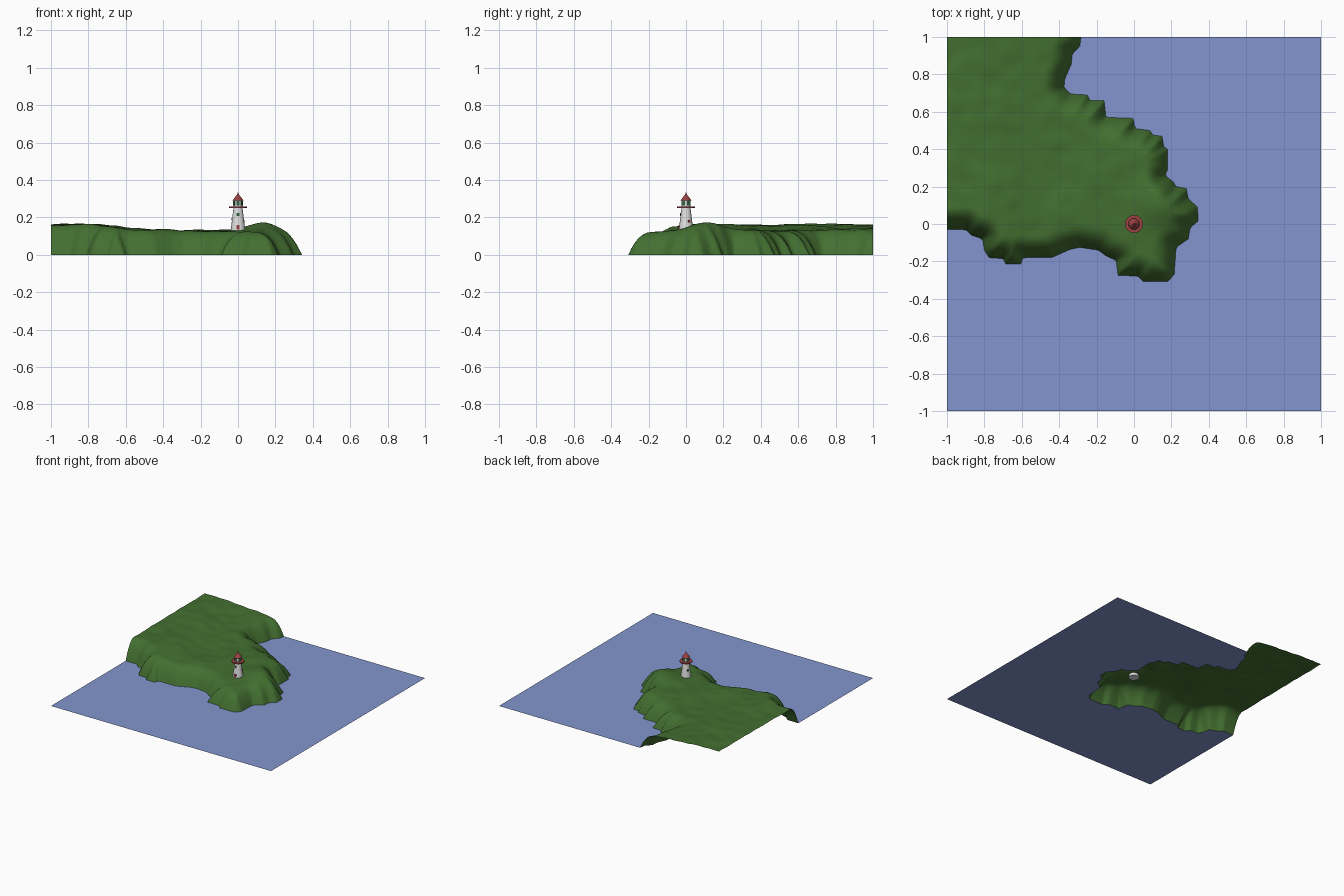
import bpy, bmesh, math
from mathutils import Vector, noise, Matrix
from mathutils.geometry import intersect_point_line

if "Cube" in bpy.data.objects:
    bpy.data.objects.remove(bpy.data.objects["Cube"])


def mat(name, r, g, b):
    m = bpy.data.materials.new(name)
    m.diffuse_color = (r, g, b, 1)
    m.use_nodes = True
    m.node_tree.nodes["Principled BSDF"].inputs["Base Color"].default_value = m.diffuse_color
    return m


GRASS = mat("grass green", 0.056, 0.16, 0.03)
SEA = mat("sea blue", 0.23, 0.30, 0.62)
WHITE = mat("tower white", 0.75, 0.75, 0.75)
RED = mat("roof red", 0.33, 0.055, 0.055)
PANE = mat("window green", 0.03, 0.13, 0.05)


def finish(name, bm, *mats, smooth=None):
    me = bpy.data.meshes.new(name)
    bm.to_mesh(me)
    bm.free()
    ob = bpy.data.objects.new(name, me)
    bpy.context.collection.objects.link(ob)
    for m in mats:
        me.materials.append(m)
    if smooth:
        bpy.ops.object.select_all(action='DESELECT')
        bpy.context.view_layer.objects.active = ob
        ob.select_set(True)
        bpy.ops.object.shade_smooth_by_angle(angle=math.radians(smooth))
    return ob


# coastline, from the north edge clockwise to the west edge
coast = [Vector(p) for p in (
    (-.283, 1), (-.29, .95), (-.33, .91), (-.335, .855), (-.37, .775), (-.374, .73), (-.34, .695),
    (-.25, .69), (-.235, .66), (-.16, .66), (-.15, .57), (-.005, .565), (.005, .51), (.085, .5),
    (.1, .475), (.15, .47), (.16, .41), (.18, .4), (.18, .29), (.165, .26), (.21, .225), (.225, .2),
    (.28, .19), (.29, .135), (.34, .09), (.342, .015), (.3, -.02), (.29, -.08), (.225, -.125),
    (.215, -.27), (.18, -.308), (.05, -.308), (.02, -.278), (-.085, -.275), (-.096, -.195),
    (-.15, -.17), (-.19, -.14), (-.29, -.125), (-.34, -.135), (-.44, -.18), (-.594, -.18),
    (-.605, -.215), (-.685, -.215), (-.7, -.185), (-.775, -.18), (-.8, -.14), (-.81, -.08),
    (-.87, -.06), (-.9, -.03), (-1, -.03))]
outer = coast + [Vector((-2, -.03)), Vector((-2, 2)), Vector((-.283, 2))]


def nearest(p):
    best, bd = None, 9
    for a, b in zip(coast, coast[1:]):
        q, t = intersect_point_line(p, a, b)
        q = a if t < 0 else b if t > 1 else q
        q = Vector((q[0], q[1]))
        d = (p - q).length
        if d < bd:
            best, bd = q, d
    return best, bd


def inside(p):
    hit = False
    for a, b in zip(outer, outer[1:] + outer[:1]):
        if (a.y > p.y) != (b.y > p.y) and p.x < a.x + (p.y - a.y) * (b.x - a.x) / (b.y - a.y):
            hit = not hit
    return hit


def plateau(x, y):
    s = min(max((-x - .35) / .5, 0), 1)
    h = .127 + .033 * s * s * (3 - 2 * s)
    h += .045 * math.exp(-((x - .14) ** 2 + (y - .12) ** 2) / .016)
    calm = min(1, math.hypot(x, y) / .2)
    n = noise.noise((x * 4, y * 4, .3)) * .012 + noise.noise((x * 11, y * 11, 2)) * .006
    return h + n * calm


# headland: grid trimmed to the coast, rising in a cliff to a plateau
bm = bmesh.new()
N = 110
x0, x1, y0, y1 = -1, .36, -.33, 1
rows, land = [], set()
for j in range(N + 1):
    row = []
    for i in range(N + 1):
        p = Vector((x0 + (x1 - x0) * i / N, y0 + (y1 - y0) * j / N))
        q, d = nearest(p)
        if inside(p):
            t = min(d / .13, 1)
            v = bm.verts.new((p.x, p.y, plateau(p.x, p.y) * (1 - (1 - t) ** 2.4)))
            land.add(v)
        else:
            v = bm.verts.new((q.x, q.y, 0))
        row.append(v)
    rows.append(row)
for j in range(N):
    for i in range(N):
        f = (rows[j][i], rows[j][i + 1], rows[j + 1][i + 1], rows[j + 1][i])
        if any(v in land for v in f):
            bm.faces.new(f)
bmesh.ops.delete(bm, geom=[v for v in bm.verts if not v.link_faces], context='VERTS')
bmesh.ops.remove_doubles(bm, verts=bm.verts, dist=.0005)
finish("headland", bm, GRASS, smooth=60)

# sea: flat sheet that stops at the coast
bm = bmesh.new()
f = bm.faces.new([bm.verts.new((p.x, p.y, 0)) for p in
                  coast + [Vector((-1, -1)), Vector((1, -1)), Vector((1, 1))]])
f.normal_update()
if f.normal.z < 0:
    f.normal_flip()
bmesh.ops.triangulate(bm, faces=[f])
finish("sea", bm, SEA)


# lighthouse parts
def ring(name, r1, r2, za, zb, m, n=16):
    bm = bmesh.new()
    bmesh.ops.create_cone(bm, cap_ends=True, segments=n, radius1=r1, radius2=r2, depth=zb - za,
                          matrix=Matrix.Translation((0, 0, (za + zb) / 2)))
    return finish(name, bm, m, smooth=35)


def plate(name, ang, r, z, w, h, m):
    bm = bmesh.new()
    mx = (Matrix.Rotation(math.radians(ang), 4, 'Z') @ Matrix.Translation((r, 0, z))
          @ Matrix.Diagonal((.007, w, h, 1)))
    bmesh.ops.create_cube(bm, size=1, matrix=mx)
    return finish(name, bm, m)


ring("tower", .041, .024, .115, .25, WHITE)
ring("gallery_deck", .048, .048, .25, .259, RED)
ring("lantern_room", .023, .023, .259, .291, WHITE)
ring("roof", .030, .001, .289, .328, RED)
ring("roof_finial", .004, .002, .322, .334, RED, 8)
for k in range(6):
    plate("lantern_pane", 60 * k + 30, .0215, .275, .015, .024, PANE)
plate("front_window", -90, .0285, .215, .014, .016, PANE)
plate("front_door", -90, .0365, .148, .018, .024, RED)
plate("side_window", 30, .0325, .18, .012, .014, RED)
plate("back_window", 150, .0325, .19, .012, .014, PANE)
